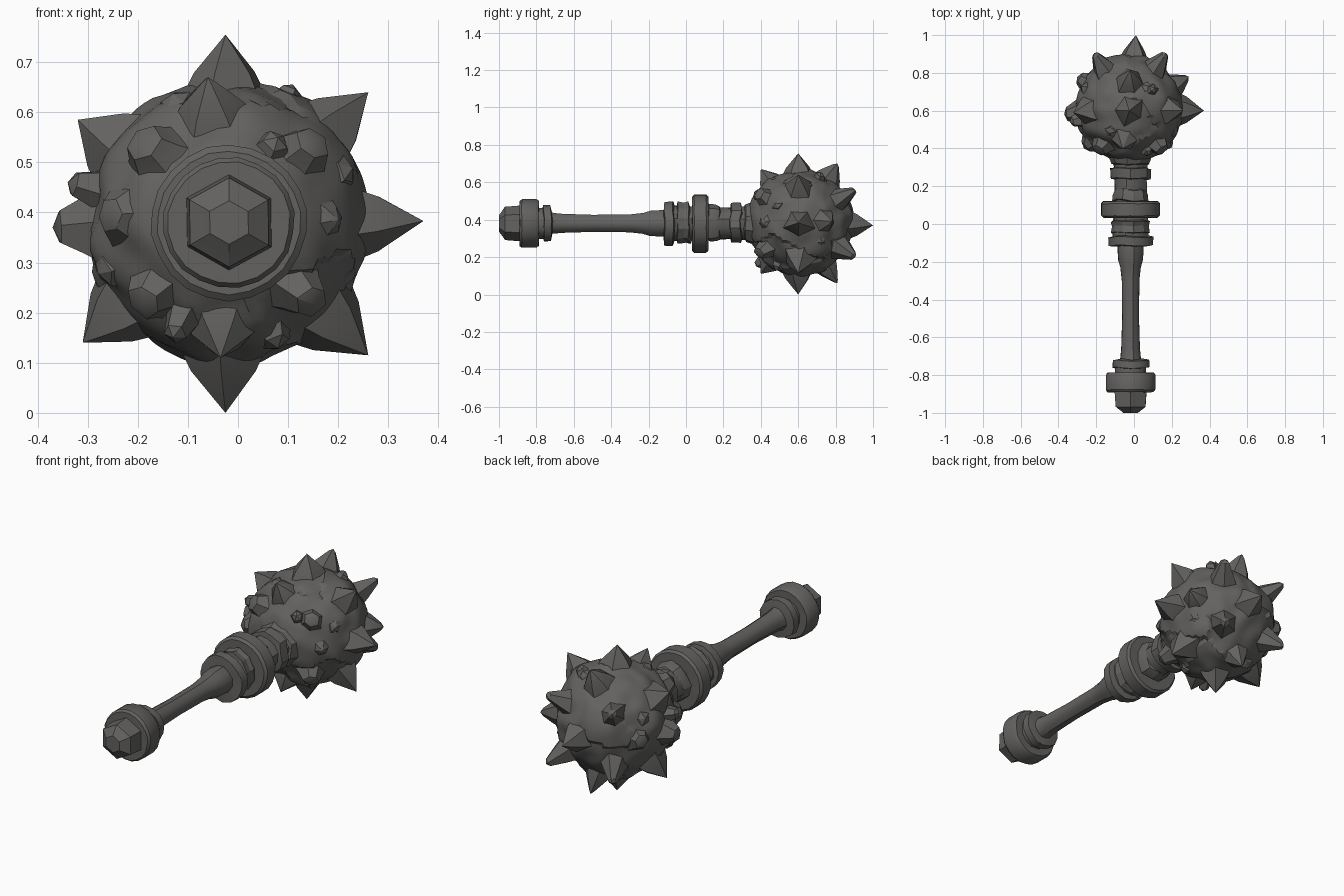
import bpy, bmesh, math, random
from mathutils import Vector, noise

if "Cube" in bpy.data.objects:
    bpy.data.objects.remove(bpy.data.objects["Cube"])

random.seed(4)
iron = bpy.data.materials.new("dark iron")
iron.diffuse_color = (0.125, 0.122, 0.118, 1)
iron.use_nodes = True
iron.node_tree.nodes["Principled BSDF"].inputs["Base Color"].default_value = iron.diffuse_color
AX, AZ = -0.018, 0.38              # weapon axis runs along y
HEAD = Vector((-0.025, 0.615, 0.383))


def finish(bm, name, angle=35):
    bmesh.ops.recalc_face_normals(bm, faces=bm.faces)
    me = bpy.data.meshes.new(name)
    bm.to_mesh(me)
    bm.free()
    ob = bpy.data.objects.new(name, me)
    bpy.context.collection.objects.link(ob)
    me.materials.append(iron)
    bpy.ops.object.select_all(action='DESELECT')
    ob.select_set(True)
    bpy.context.view_layer.objects.active = ob
    bpy.ops.object.shade_smooth_by_angle(angle=math.radians(angle))
    return ob


def bridge(bm, rings):
    for a, b in zip(rings, rings[1:]):
        n = len(a)
        for i in range(n):
            j = (i + 1) % n
            bm.faces.new((a[i], a[j], b[j], b[i]))


def turned(name, profile, sides=16, wobble=0.0, angle=35):
    """Lathe (y, radius) pairs round the axis, with slight hammered wobble."""
    bm = bmesh.new()
    rings = []
    dents = [random.uniform(-1, 1) for _ in range(sides)]
    for y, r in profile:
        ring = []
        for i in range(sides):
            a = math.tau * (i + 0.5) / sides
            rr = r * (1 + wobble * dents[i])
            yy = y + wobble * 0.12 * dents[(i * 3) % sides] * (y > -1)
            ring.append(bm.verts.new((AX + rr * math.cos(a), yy, AZ + rr * math.sin(a))))
        rings.append(ring)
    bridge(bm, rings)
    bm.faces.new(rings[0])
    bm.faces.new(rings[-1])
    return finish(bm, name, angle)


# pommel
turned("pommel_cap", [(-1.0, .045), (-.985, .062), (-.965, .092), (-.87, .1)], 6, .04, 30)
turned("pommel_ring", [(-.89, .10), (-.89, .122), (-.878, .131), (-.80, .131),
                       (-.787, .122), (-.787, .08)], 20, .015)
turned("pommel_neck", [(-.80, .085), (-.74, .085)], 12)
turned("pommel_collar", [(-.764, .07), (-.76, .10), (-.722, .098), (-.715, .06)], 14, .04)

# grip
turned("grip", [(-.74, .065), (-.71, .056), (-.66, .051), (-.5, .046), (-.3, .048), (-.23, .056),
                (-.19, .068), (-.13, .071), (-.1, .07)], 12, .04)

# guard rings and neck
turned("lower_collar", [(-.118, .07), (-.115, .118), (-.07, .12), (-.06, .08)], 15, .035)
turned("neck", [(-.09, .094), (-.02, .096), (.05, .088), (.25, .084), (.38, .095)], 12, .05)
turned("rough_collar", [(-.045, .08), (-.04, .112), (-.005, .105), (.018, .112), (.028, .08)], 11, .07, 25)
turned("guard_ring", [(.033, .10), (.033, .143), (.044, .156), (.108, .156),
                      (.12, .145), (.12, .09)], 22, .012)
turned("upper_collar", [(.115, .08), (.125, .102), (.16, .098), (.18, .09), (.19, .07)], 11, .07, 25)
turned("head_collar", [(.235, .07), (.24, .105), (.292, .108), (.298, .07)], 14, .05)
turned("head_socket", [(.305, .08), (.315, .10), (.37, .12)], 9, .07, 25)

# uneven forged ball, its surface broken into shallow stepped plates
plates = [(Vector([random.gauss(0, 1) for _ in range(3)]).normalized(), random.uniform(-.008, .007))
          for _ in range(16)]
bm = bmesh.new()
bmesh.ops.create_icosphere(bm, subdivisions=5, radius=1)
for v in bm.verts:
    n = v.co.normalized()
    m = n + 0.12 * noise.noise_vector(n * 2.5)
    step = max(plates, key=lambda p: m.dot(p[0]))[1]
    v.co = HEAD + n * (0.281 + step + 0.016 * noise.noise(n * 3.2))
finish(bm, "mace_head", 30)


def spike(tip, width, blunt=0.0, sides=6, name="spike"):
    """Faceted spike with a flared foot, growing from the ball to its tip."""
    tip = Vector(tip)
    d = (tip - HEAD).normalized()
    length = (tip - HEAD).length
    u = d.orthogonal().normalized()
    w = d.cross(u)
    turn = random.uniform(0, math.tau)
    foot = 0.25
    rows = [(foot, width * 1.2), (foot + (length - foot) * .38, width * .87)]
    if blunt:
        rows.append((length - .014, width * blunt))
    jit = [random.uniform(.87, 1.13) for _ in range(sides)]
    dirs = [u * math.cos(turn + math.tau * i / sides) + w * math.sin(turn + math.tau * i / sides)
            for i in range(sides)]
    bm = bmesh.new()
    rings = [[bm.verts.new(HEAD + d * h + dirs[i] * r * jit[i]) for i in range(sides)]
             for h, r in rows]
    bridge(bm, rings)
    top = bm.verts.new(tip)
    for i in range(sides):
        bm.faces.new((rings[-1][i], rings[-1][(i + 1) % sides], top))
    return finish(bm, name, 28)


# large spikes round the middle and at the far end
for tip in [(-.025, .60, .755), (.37, .60, .383), (-.025, .60, 0), (.26, .60, .64),
            (.26, .60, .115), (-.31, .60, .14), (-.32, .59, .585), (.01, 1.0, .37)]:
    spike(tip, .076, 0, 5)
spike((-.37, .58, .37), .072, .5)
spike((-.34, .54, .46), .045, .6)

# near ring: pointed above and below, worn at the sides
spike((-.06, .40, .67), .066, .2)
spike((-.035, .40, .11), .066, .2)
spike((-.265, .40, .395), .068, .5)
spike((.20, .405, .385), .055, .5)

# far ring
spike((-.02, .81, .70), .068, .25)
spike((-.02, .81, .06), .064, .2)
spike((.29, .78, .39), .062, .3)
spike((-.30, .78, .39), .06, .6)

# diagonal spikes, near and far
for sx in (-1, 1):
    for sz in (-1, 1):
        spike((-.02 + sx * .19, .905, .38 + sz * .18), .062, .35)
        spike((-.02 + sx * .175, .38, .38 + sz * .165), .062, .6)

# small worn studs between the spikes
for az in range(8):
    a = math.tau * (az + .5) / 8
    y = .60 + (.13 if az % 2 else -.12)
    spike((-.025 + .275 * math.cos(a), y, .383 + .275 * math.sin(a)), .045, .65, 5, "stud")
for x, y, z in [(.11, .72, .655), (.2, .65, .60), (.08, .365, .55), (-.13, .375, .15)]:
    spike((x, y, z), .042, .6, 5, "stud")
